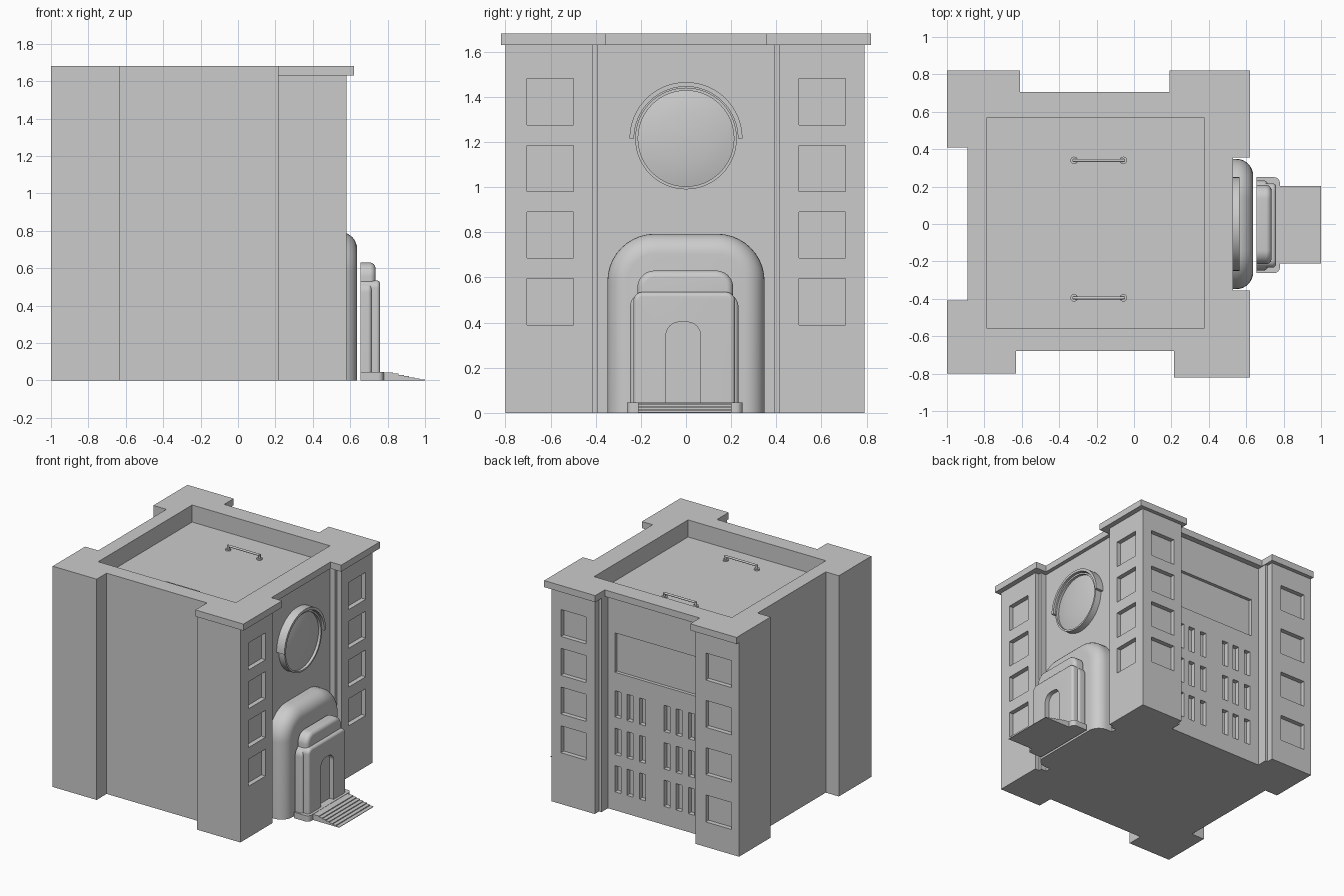
import bpy, bmesh
from math import sin, cos, pi, radians

if "Cube" in bpy.data.objects:
    bpy.data.objects.remove(bpy.data.objects["Cube"])


def make(name, verts, faces, smooth=False):
    me = bpy.data.meshes.new(name)
    me.from_pydata(verts, [], faces)
    bm = bmesh.new()
    bm.from_mesh(me)
    bmesh.ops.remove_doubles(bm, verts=bm.verts, dist=1e-5)
    bmesh.ops.recalc_face_normals(bm, faces=bm.faces)
    bm.to_mesh(me)
    bm.free()
    ob = bpy.data.objects.new(name, me)
    bpy.context.collection.objects.link(ob)
    if smooth:
        activate(ob)
        bpy.ops.object.shade_smooth_by_angle(angle=radians(35))
    return ob


def activate(ob):
    bpy.ops.object.select_all(action='DESELECT')
    ob.select_set(True)
    bpy.context.view_layer.objects.active = ob


def bridge(name, rings, smooth=False):
    """Closed solid through a list of equal-length rings."""
    n = len(rings[0])
    verts = [p for r in rings for p in r]
    faces = [(k*n + i, k*n + (i+1) % n, (k+1)*n + (i+1) % n, (k+1)*n + i)
             for k in range(len(rings)-1) for i in range(n)]
    faces += [tuple(range(n)), tuple(range((len(rings)-1)*n, len(rings)*n))]
    return make(name, verts, faces, smooth)


def prism(name, pts, z0, z1):
    return bridge(name, [[(x, y, z) for x, y in pts] for z in (z0, z1)])


def arch(x, cy, w, z0, h, r, n=10):
    """Round-shouldered doorway outline in the plane at x."""
    a = [i*pi/2/n for i in range(n+1)]
    right = [(x, cy+w-r+r*cos(t), h-r+r*sin(t)) for t in a]
    left = [(x, cy-w+r-r*sin(t), h-r+r*cos(t)) for t in a]
    return [(x, cy+w, z0)] + right + left + [(x, cy-w, z0)]


def rounded_arch(name, x0, x1, cy, w, z0, h, r, b):
    """Arch slab whose outer edge is rounded by b."""
    rings = [arch(x0, cy, w, z0, h, r)]
    for i in range(9):
        t = i*pi/16
        d = b*(1-cos(t))
        rings.append(arch(x1-b+b*sin(t), cy, w-d, z0, h-d, r-d))
    return bridge(name, rings, True)


def boxes(name, dims):
    verts, faces = [], []
    for x0, x1, y0, y1, z0, z1 in dims:
        k = len(verts)
        verts += [(x, y, z) for z in (z0, z1) for x, y in ((x0, y0), (x1, y0), (x1, y1), (x0, y1))]
        faces += [tuple(k+i for i in f) for f in
                  ((0, 3, 2, 1), (4, 5, 6, 7), (0, 1, 5, 4), (1, 2, 6, 5), (2, 3, 7, 6), (3, 0, 4, 7))]
    return make(name, verts, faces)


def cut(ob, cutter):
    m = ob.modifiers.new("cut", 'BOOLEAN')
    m.operation, m.solver, m.object = 'DIFFERENCE', 'EXACT', cutter
    activate(ob)
    bpy.ops.object.modifier_apply(modifier=m.name)
    cutter.hide_render = True


# Main block and roof cornice, sharing the plain front and left outline
plain = [(-1, .41), (-.89, .41), (-.89, -.41), (-1, -.41), (-1, -.8),
         (-.63, -.8), (-.63, -.68), (.215, -.68)]
body = prism("building_body", plain + [
    (.215, -.8), (.58, -.8), (.58, -.415), (.545, -.415), (.545, -.39), (.5, -.39),
    (.5, .39), (.545, .39), (.545, .415), (.58, .415), (.58, .79),
    (.215, .79), (.215, .74), (.195, .74), (.195, .66), (-.615, .66),
    (-.615, .74), (-.635, .74), (-.635, .79), (-1, .79)], 0, 1.63)
cornice = prism("roof_cornice", plain + [
    (.215, -.82), (.62, -.82), (.62, -.355), (.53, -.355), (.53, .355), (.62, .355),
    (.62, .82), (.19, .82), (.19, .705), (-.61, .705), (-.61, .82), (-1, .82)], 1.63, 1.68)

# Recesses: tower windows, back panel, narrow back windows
D = .035
holes = []
for i in range(4):
    z = .39 + .295*i
    for y in (-.705, .5):
        holes.append((.58-D, .7, y, y+.207, z, z+.205))
    holes.append((.288, .5, .79-D, .9, z, z+.205))
    z = .19 + .36*i
    holes.append((-.935, -.72, .79-D, .9, z, z+.205))
holes.append((-.55, .135, .66-.025, .73, 1.05, 1.35))
for x in (.085, -.017, -.122, -.328, -.43, -.535):
    for z in (.14, .425, .71):
        holes.append((x, x+.052, .66-D, .73, z, z+.2))
window_cutter = boxes("window_cutter", holes)
roof_cutter = boxes("roof_cutter", [(-.785, .375, -.56, .57, 1.55, 1.8)])
cut(body, window_cutter)
cut(body, roof_cutter)
cut(cornice, roof_cutter)

# Round medallion with domed face
N = 64
profile = [(.225, .49), (.225, .55), (.212, .55), (.212, .53),
           (.17, .54), (.11, .548), (.05, .552), (.005, .553)]
bridge("round_medallion", [[(x, r*cos(2*pi*i/N), 1.215 + r*sin(2*pi*i/N)) for i in range(N)]
                           for r, x in profile], True)

# Half-ring hood above the medallion
bridge("medallion_hood", [[(x, r*cos(pi*i/32), 1.215 + r*sin(pi*i/32))
                           for x, r in ((.49, .23), (.565, .23), (.565, .25), (.49, .25))]
                          for i in range(33)], True)

# Entrance: large arch, porch with cap and doorway
rounded_arch("entrance_arch", .49, .637, 0, .348, 0, .793, .21, .09)
rounded_arch("porch_back", .655, .715, -.008, .24, .02, .53, .06, .02)
porch = rounded_arch("porch_front", .655, .76, -.008, .225, .02, .535, .04, .02)
rounded_arch("porch_cap", .655, .735, -.003, .212, .5, .63, .075, .03)
door_cutter = bridge("door_cutter", [arch(x, -.012, .077, .045, .402, .06) for x in (.725, .8)])
cut(porch, door_cutter)
cut(bpy.data.objects["porch_back"], door_cutter)

# Porch base with rounded outer corners
base = [(.655, -.262), (.655, .25)]
for cy, a0 in ((.22, 90), (-.232, 0)):
    for i in range(7):
        a = radians(a0 - 15*i)
        base.append((.75 + .03*cos(a), cy + .03*sin(a)))
prism("porch_base", base, 0, .045)

# Shallow steps descending outwards
steps = [(.77, 0), (.77, .043), (.83, .043)]
for i in range(6):
    x, z = .83 + .17*i/6, .043 - .0065*i
    steps += [(x, z-.0065), (x + .17/6, z-.0065)]
steps.append((1.0, 0))
bridge("entrance_steps", [[(x, y, z) for x, z in steps] for y in (-.212, .202)])


def rod(name, a, r, length, along_x=False):
    ring = [(r*cos(i*pi/8), r*sin(i*pi/8)) for i in range(16)]
    if along_x:
        return bridge(name, [[(a[0]+d, a[1]+u, a[2]+v) for u, v in ring] for d in (0, length)], True)
    return bridge(name, [[(a[0]+u, a[1]+v, a[2]+d) for u, v in ring] for d in (0, length)], True)


# Roof rails on small feet
for y in (.34, -.395):
    rod("roof_rail", (-.325, y, 1.582), .008, .275, True)
    for x in (-.32, -.057):
        rod("rail_post", (x, y, 1.55), .009, .036)
        rod("rail_foot", (x, y, 1.55), .02, .01)

for c in (window_cutter, roof_cutter, door_cutter):
    bpy.data.objects.remove(c)
